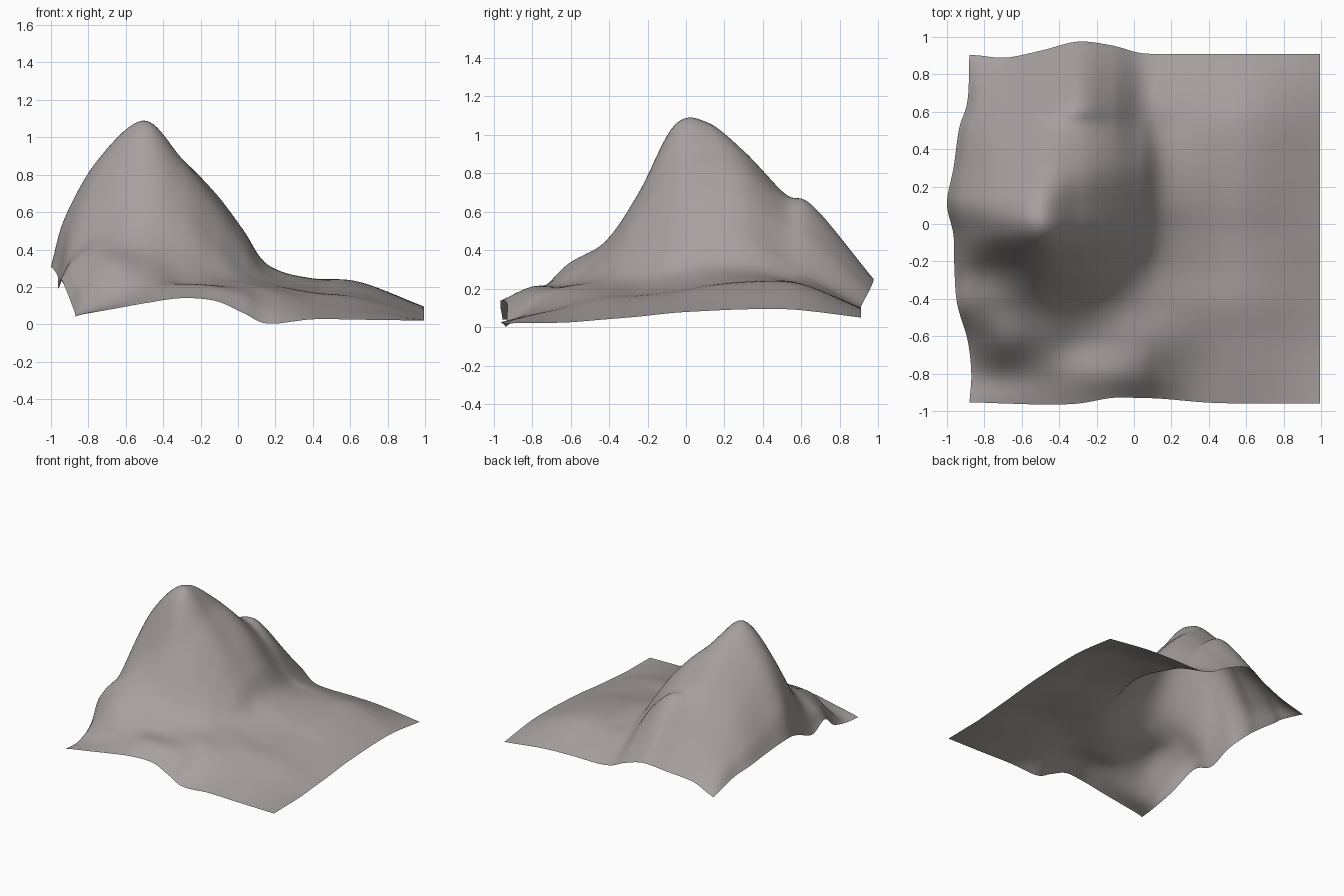
import bpy
from mathutils import Vector

# Control net of the landscape: columns run left to right, rows front to back
XS = [-.88, -.82, -.68, -.485, -.3, -.12, .03, .16, .4, .65, .995]
YS = [-.95, -.8, -.62, -.43, -.25, -.06, .11, .3, .51, .66, .91]
HEIGHTS = [
    [.04, .055, .08, .115, .14, .125, .06, .004, .027, .025, .02],
    [.05, .08, .13, .18, .21, .20, .16, .10, .07, .06, .022],
    [.11, .21, .32, .29, .23, .215, .21, .185, .12, .095, .025],
    [.24, .33, .42, .43, .36, .28, .24, .21, .165, .135, .04],
    [.19, .37, .54, .69, .61, .44, .30, .23, .175, .15, .055],
    [.26, .54, .84, 1.05, .85, .63, .43, .275, .20, .17, .075],
    [.31, .57, .87, 1.065, .885, .685, .49, .315, .23, .2, .085],
    [.27, .45, .71, .91, .85, .69, .49, .31, .245, .22, .093],
    [.22, .35, .53, .68, .68, .55, .36, .26, .24, .225, .094],
    [.17, .27, .40, .53, .63, .48, .28, .225, .205, .195, .082],
    [.10, .12, .17, .21, .25, .195, .12, .10, .1, .09, .05],
]
# Wavy outline of the left, front and back borders
LEFT = [-.88, -.87, -.89, -.945, -.96, -.965, -1, -.965, -.935, -.89, -.88]
FRONT = [-.955, -.955, -.96, -.965, -.96, -.93, -.93, -.935, -.955, -.96, -.96]
BACK = [.905, .90, .89, .93, .975, .955, .915, .91, .91, .91, .91]
STEPS = 9


def control_point(r, c):
    x, y = XS[c], YS[r]
    x += (LEFT[r] - XS[0]) * max(0, min(1, (-.4 - x) / .48))
    if r == 0:
        y = FRONT[c]
    if r == len(YS) - 1:
        y = BACK[c]
    return Vector((x, y, HEIGHTS[r][c]))


def smooth_line(pts):
    """Catmull-Rom curve through all points."""
    p = [2 * pts[0] - pts[1]] + pts + [2 * pts[-1] - pts[-2]]
    out = []
    for i in range(1, len(p) - 2):
        a, b, c, d = p[i - 1:i + 3]
        for s in range(STEPS):
            t = s / STEPS
            out.append(.5 * (2 * b + (c - a) * t + (2 * a - 5 * b + 4 * c - d) * t * t
                             + (3 * b - a - 3 * c + d) * t ** 3))
    return out + [pts[-1].copy()]


# Interpolate along the rows, then across them
rows = [smooth_line([control_point(r, c) for c in range(len(XS))]) for r in range(len(YS))]
columns = [smooth_line(list(col)) for col in zip(*rows)]
n = len(columns[0])
verts = [(v.x, v.y, max(0, v.z)) for col in columns for v in col]
faces = [(i * n + j, (i + 1) * n + j, (i + 1) * n + j + 1, i * n + j + 1)
         for i in range(len(columns) - 1) for j in range(n - 1)]

# Mountain landscape sheet
mesh = bpy.data.meshes.new("mountain_terrain")
mesh.from_pydata(verts, [], faces)
mesh.polygons.foreach_set("use_smooth", [True] * len(mesh.polygons))
stone = bpy.data.materials.new("warm_grey_stone")
stone.diffuse_color = (.39, .35, .35, 1)
mesh.materials.append(stone)
terrain = bpy.data.objects.new("mountain_terrain", mesh)
bpy.context.collection.objects.link(terrain)
